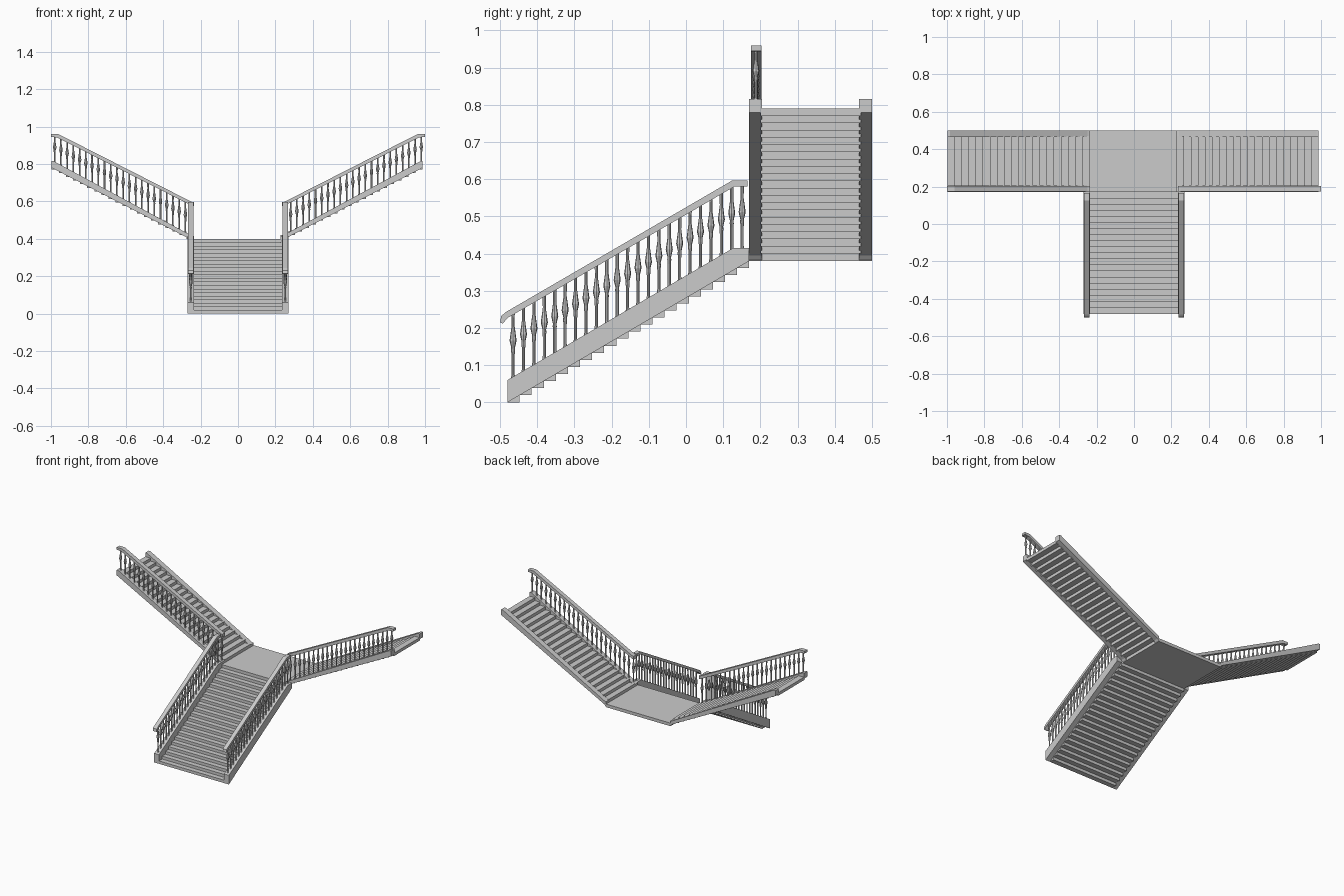
import bpy, bmesh, math
from mathutils import Vector

if "Cube" in bpy.data.objects:
    bpy.data.objects.remove(bpy.data.objects["Cube"])


def new_object(name, bm):
    bmesh.ops.recalc_face_normals(bm, faces=bm.faces[:])
    mesh = bpy.data.meshes.new(name)
    bm.to_mesh(mesh)
    bm.free()
    ob = bpy.data.objects.new(name, mesh)
    bpy.context.collection.objects.link(ob)
    return ob


def add_prism(bm, pts, lo, hi, to3d):
    """Extrude a 2D side profile (run, z) between two depths."""
    a = [bm.verts.new(to3d(p, lo, z)) for p, z in pts]
    b = [bm.verts.new(to3d(p, hi, z)) for p, z in pts]
    n = len(pts)
    bm.faces.new(a)
    bm.faces.new(b[::-1])
    for i in range(n):
        bm.faces.new((a[i], a[(i + 1) % n], b[(i + 1) % n], b[i]))


def prism(name, pts, lo, hi, to3d):
    bm = bmesh.new()
    add_prism(bm, pts, lo, hi, to3d)
    return new_object(name, bm)


def steps(name, start, z0, run, rise, count, lo, hi, to3d):
    bm = bmesh.new()
    for i in range(count):
        p, z = start + i * run, z0 + i * rise
        q = p + run
        add_prism(bm, [(p, z), (q, z), (q, z + rise), (p, z + rise)], lo, hi, to3d)
    return new_object(name, bm)


# turned baluster: (height fraction, radius)
TURNING = [(0, .0055), (.06, .0042), (.36, .0042), (.42, .0055), (.47, .005),
           (.58, .0095), (.66, .0075), (.80, .0042), (1, .0045)]


def balusters(name, places, sides=8):
    bm = bmesh.new()
    for x, y, z0, z1 in places:
        rings = []
        for f, r in TURNING:
            rings.append([bm.verts.new((x + r * math.cos(math.tau * k / sides),
                                        y + r * math.sin(math.tau * k / sides),
                                        z0 + f * (z1 - z0))) for k in range(sides)])
        for a, b in zip(rings, rings[1:]):
            for k in range(sides):
                j = (k + 1) % sides
                bm.faces.new((a[k], a[j], b[j], b[k]))
        bm.faces.new(rings[0][::-1])
        bm.faces.new(rings[-1])
    return new_object(name, bm)


# lower flight, running along y
def along_y(p, d, z):
    return Vector((d, p, z))


RUN, RISE, COUNT = .0325, .019, 20
S = RISE / RUN
steps("lower_steps", -.48, 0, RUN, RISE, COUNT, -.237, .237, along_y)

lower_stringer = [(-.48, 0), (.17, .38), (.17, .415), (.127, .415), (-.48, .06)]
lower_rail = [(-.5, .215), (-.493, .212), (-.478, .228), (.13, .58), (.165, .58),
              (.165, .597), (.125, .597), (-.484, .243), (-.497, .232)]
for side, sx in (("left", -1), ("right", 1)):
    prism(side + "_lower_stringer", lower_stringer, sx * .235, sx * .27, along_y)
    prism(side + "_lower_handrail", lower_rail, sx * .239, sx * .266, along_y)
    spots = []
    for i in range(23):
        y = -.465 + i * .028
        spots.append((sx * .2525, y, min(.06 + S * (y + .48), .415) - .004,
                      min(.228 + .579 * (y + .478), .58) + .004))
    balusters(side + "_lower_balusters", spots)

# landing
prism("landing", [(.17, .38), (.5, .38), (.5, .4), (.17, .4)], -.238, .23, along_y)

# upper flights, running outward along x; the left one sits slightly further out
for side, sx, shift in (("left", -1, .009), ("right", 1, 0)):
    def along_x(p, d, z, sx=sx):
        return Vector((sx * p, d, z))

    x0, x1 = .228 + shift, .987 + shift
    steps(side + "_upper_steps", x0, .4, (x1 - x0) / 20, .0195, 20, .2, .47, along_x)
    stringer = [(x0, .38), (x0 + .012, .395), (x1, .78), (x1, .815), (x1 - .012, .815),
                (x0 + .012, .418), (x0, .415)]
    prism(side + "_upper_front_stringer", stringer, .17, .205, along_x)
    prism(side + "_upper_wall_stringer", stringer, .465, .5, along_x)
    rail = [(.236, .575), (.248, .578), (.967, .942), (1.0, .945), (1.0, .96),
            (.96, .96), (.248, .598), (.236, .596)]
    prism(side + "_upper_handrail", rail, .175, .203, along_x)
    spots = []
    for i in range(23):
        x = .248 + i * (.98 - .248) / 22
        base = .418 + (x - x0 - .012) * .397 / (x1 - x0 - .024)
        spots.append((sx * x, .188, base - .006, min(.578 + (x - .248) * .506, .944) + .004))
    balusters(side + "_upper_balusters", spots)
